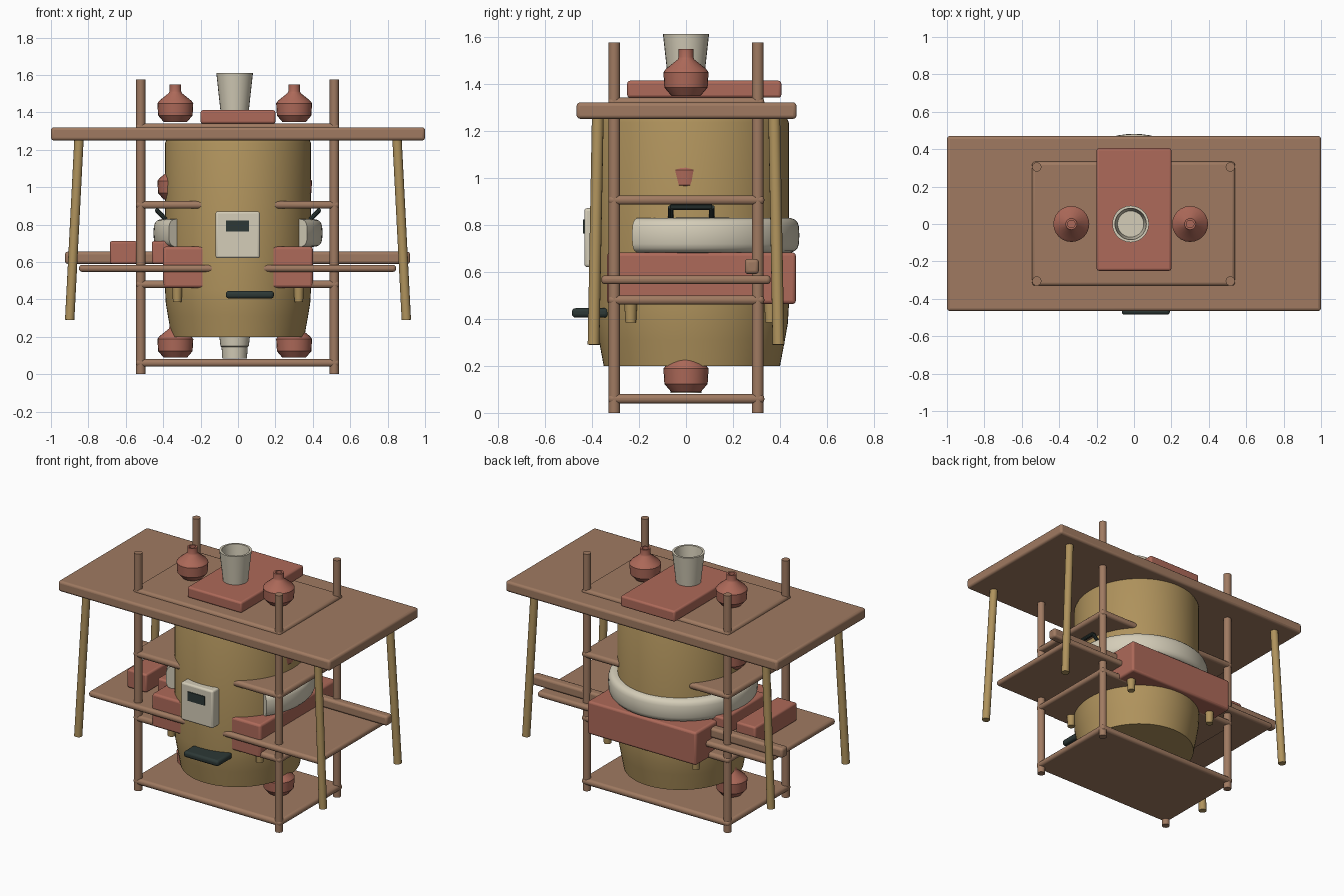
import bpy, bmesh, math
from mathutils import Vector

cube = bpy.data.objects.get("Cube")
if cube:
    bpy.data.objects.remove(cube, do_unlink=True)


def material(name, rgb):
    m = bpy.data.materials.new(name)
    m.use_nodes = True
    m.diffuse_color = (*rgb, 1)
    m.node_tree.nodes["Principled BSDF"].inputs["Base Color"].default_value = (*rgb, 1)
    return m


WOOD = material("brown wood", (0.35, 0.195, 0.12))
OCHRE = material("ochre", (0.43, 0.29, 0.108))
CLAY = material("terracotta", (0.42, 0.142, 0.1))
CREAM = material("cream", (0.66, 0.61, 0.48))
DARK = material("dark slate", (0.026, 0.04, 0.037))


def finish(name, bm, mat, bevel=0):
    bmesh.ops.recalc_face_normals(bm, faces=bm.faces[:])
    mesh = bpy.data.meshes.new(name)
    bm.to_mesh(mesh)
    bm.free()
    mesh.materials.append(mat)
    ob = bpy.data.objects.new(name, mesh)
    bpy.context.collection.objects.link(ob)
    if bevel:
        mod = ob.modifiers.new("soft edges", "BEVEL")
        mod.width = bevel
        mod.segments = 3
    bpy.ops.object.select_all(action="DESELECT")
    ob.select_set(True)
    bpy.context.view_layer.objects.active = ob
    bpy.ops.object.shade_smooth_by_angle(angle=math.radians(35))
    return ob


def box(name, xs, ys, zs, mat, bevel=0.012):
    bm = bmesh.new()
    bmesh.ops.create_cube(bm, size=1)
    for v in bm.verts:
        v.co = [a + (b - a) * (c + 0.5) for (a, b), c in zip((xs, ys, zs), v.co)]
    return finish(name, bm, mat, bevel)


def rod(name, a, b, r1, r2, mat, sides=16):
    a, b = Vector(a), Vector(b)
    bm = bmesh.new()
    bmesh.ops.create_cone(bm, cap_ends=True, segments=sides, radius1=r1, radius2=r2, depth=(b - a).length)
    turn = (b - a).to_track_quat("Z", "Y").to_matrix()
    for v in bm.verts:
        v.co = turn @ v.co + (a + b) / 2
    return finish(name, bm, mat)


def lathe(name, profile, centre, mat, sides=32, sx=1, sy=1):
    bm = bmesh.new()
    rings = []
    for r, z in profile:
        ring = []
        for i in range(sides):
            t = math.tau * i / sides
            ring.append(bm.verts.new((centre[0] + sx * r * math.cos(t),
                                      centre[1] + sy * r * math.sin(t), centre[2] + z)))
        rings.append(ring)
    for lo, hi in zip(rings, rings[1:]):
        for i in range(sides):
            j = (i + 1) % sides
            bm.faces.new((lo[i], lo[j], hi[j], hi[i]))
    bm.faces.new(rings[0])
    bm.faces.new(rings[-1])
    return finish(name, bm, mat)


# Table with splayed legs
box("table_top", (-1, 1), (-0.465, 0.47), (1.25, 1.32), WOOD, 0.015)
for sx in (-1, 1):
    for sy in (-1, 1):
        rod("table_leg", (sx * 0.9, sy * 0.393, 0.29), (sx * 0.85, sy * 0.375, 1.26), 0.025, 0.025, OCHRE)

# Shelf rack
for x in (-0.52, 0.515):
    for y in (-0.305, 0.305):
        rod("rack_post", (x, y, 0), (x, y, 1.575), 0.025, 0.025, WOOD)
SHELVES = (0.06, 0.48, 0.905, 1.32)
for z in SHELVES:
    box("rack_shelf", (-0.545, 0.54), (-0.33, 0.333), (z - 0.02, z + 0.02), WOOD, 0.017)

# Vases and cups on the shelves
VASE = [(0.062, 0), (0.092, 0.035), (0.096, 0.1), (0.085, 0.115), (0.035, 0.155),
        (0.031, 0.165), (0.031, 0.2), (0.02, 0.2), (0.02, 0.16)]
CUP = [(0.066, 0), (0.07, 0.06), (0.076, 0.065), (0.098, 0.265), (0.084, 0.265), (0.07, 0.12)]
for z in (SHELVES[0], SHELVES[2], SHELVES[3]):
    for x in (-0.335, 0.3):
        lathe("vase", VASE, (x, 0, z + 0.028), CLAY, 24)
    lathe("cup", CUP, (-0.018, 0, z + 0.025), CREAM, 28)
box("top_slab", (-0.2, 0.2), (-0.25, 0.405), (1.34, 1.412), CLAY)

# Bench with back rail and cushions
box("bench_seat", (-0.85, 0.845), (-0.36, 0.36), (0.547, 0.585), WOOD, 0.016)
box("bench_back_rail", (-0.925, 0.92), (0.25, 0.31), (0.59, 0.655), WOOD, 0.015)
box("outer_cushion", (-0.685, -0.54), (-0.19, 0.25), (0.59, 0.712), CLAY)
box("inner_cushion", (-0.46, -0.31), (-0.19, 0.25), (0.59, 0.712), CLAY)

# Low square seat with short feet
box("square_seat", (-0.4, 0.4), (-0.335, 0.467), (0.463, 0.682), CLAY, 0.014)
for x in (-0.325, 0.325):
    for y in (-0.235, 0.36):
        rod("seat_foot", (x, y, 0.385), (x, y, 0.48), 0.023, 0.028, OCHRE)

# Barrel body
lathe("barrel", [(0.91, 0.2), (0.96, 0.31), (0.99, 0.38), (1, 0.45), (1, 1.235), (0.98, 1.255)],
      (0, 0.025, 0), OCHRE, 64, 0.39, 0.412)

# Open padded collar wrapped around the back of the barrel
bm = bmesh.new()
loops = []
STEPS, SIDES = 48, 20
for i in range(STEPS + 1):
    t = math.radians(-35 + 250 * i / STEPS)
    loop = []
    for k in range(SIDES):
        a = math.tau * k / SIDES
        c, s = math.cos(a), math.sin(a)
        r = 0.385 + 0.067 * math.copysign(abs(c) ** 0.6, c)
        z = 0.755 + 0.075 * math.copysign(abs(s) ** 0.6, s)
        loop.append(bm.verts.new((r * math.cos(t), 0.03 + r * math.sin(t), z)))
    loops.append(loop)
for p, q in zip(loops, loops[1:]):
    for k in range(SIDES):
        n = (k + 1) % SIDES
        bm.faces.new((p[k], p[n], q[n], q[k]))
bm.faces.new(loops[0])
bm.faces.new(loops[-1])
finish("collar", bm, CREAM)

# Side handles
for s in (-1, 1):
    pts = [(0.38, -0.065, 0.82), (0.432, -0.065, 0.875), (0.432, 0.11, 0.875), (0.38, 0.11, 0.82)]
    for a, b in zip(pts, pts[1:]):
        rod("side_handle", (s * a[0], *a[1:]), (s * b[0], *b[1:]), 0.012, 0.012, DARK, 10)

# Control panel, display and pedal
box("control_panel", (-0.12, 0.117), (-0.432, -0.3), (0.62, 0.87), CREAM)
box("display", (-0.065, 0.06), (-0.438, -0.43), (0.762, 0.822), DARK, 0)
box("pedal", (-0.065, 0.192), (-0.485, -0.33), (0.405, 0.445), DARK, 0.015)
